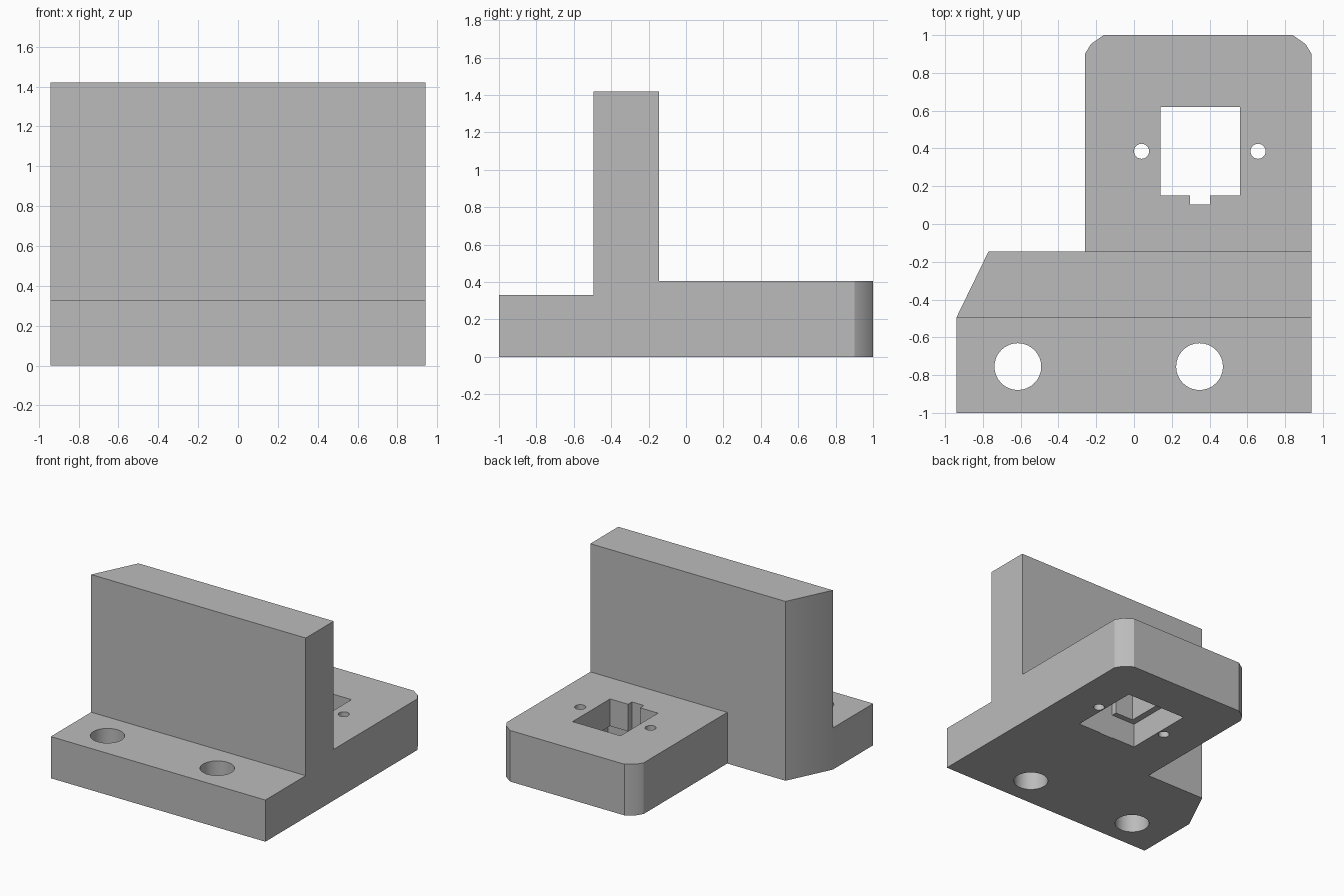
import bpy
import bmesh
import math
from mathutils import Vector

default = bpy.data.objects.get("Cube")
if default:
    bpy.data.objects.remove(default, do_unlink=True)

grey = bpy.data.materials.new("plain_grey")
grey.use_nodes = True
colour = (0.5, 0.5, 0.5, 1)
grey.diffuse_color = colour
grey.node_tree.nodes["Principled BSDF"].inputs["Base Color"].default_value = colour


def prism(name, points, sweep):
    """Sweep a closed 3D outline along a vector into a solid."""
    bm = bmesh.new()
    face = bm.faces.new([bm.verts.new(p) for p in points])
    swept = bmesh.ops.extrude_face_region(bm, geom=[face])["geom"]
    verts = [v for v in swept if isinstance(v, bmesh.types.BMVert)]
    bmesh.ops.translate(bm, verts=verts, vec=Vector(sweep))
    bmesh.ops.recalc_face_normals(bm, faces=bm.faces)
    mesh = bpy.data.meshes.new(name)
    bm.to_mesh(mesh)
    bm.free()
    mesh.materials.append(grey)
    obj = bpy.data.objects.new(name, mesh)
    bpy.context.collection.objects.link(obj)
    return obj


def cut(body, outline, bottom=-0.1, top=1.6):
    """Remove a vertical prism from the body."""
    cutter = prism("cutter", [(x, y, bottom) for x, y in outline], (0, 0, top - bottom))
    cutter.hide_render = True
    mod = body.modifiers.new("cut", "BOOLEAN")
    mod.operation = "DIFFERENCE"
    mod.solver = "EXACT"
    mod.object = cutter
    bpy.context.view_layer.objects.active = body
    bpy.ops.object.modifier_apply(modifier=mod.name)
    bpy.data.objects.remove(cutter, do_unlink=True)


def rectangle(x0, x1, y0, y1):
    return [(x0, y0), (x1, y0), (x1, y1), (x0, y1)]


def circle(x, y, radius, sides):
    steps = [math.tau * i / sides for i in range(sides)]
    return [(x + radius * math.cos(a), y + radius * math.sin(a)) for a in steps]


# Side profile: front flange, upright wall and rear plate
profile = [(-1, 0), (1, 0), (1, 0.405), (-0.145, 0.405), (-0.145, 1.42),
           (-0.495, 1.42), (-0.495, 0.33), (-1, 0.33)]
bracket = prism("mounting_bracket", [(-0.94, y, z) for y, z in profile], (1.88, 0, 0))

# Right side: slanted wall end, narrower rear plate and rounded corner
cut(bracket, [(-1.1, -0.824), (-0.77, -0.145), (-0.26, -0.145), (-0.26, 0.9),
              (-0.228, 0.953), (-0.16, 1), (-0.16, 1.1), (-1.1, 1.1)])
# Left rounded corner of the rear plate
cut(bracket, [(0.94, 0.9), (0.908, 0.953), (0.84, 1), (0.84, 1.1), (1.1, 1.1), (1.1, 0.9)])

# Bolt holes in the flange
for x in (-0.615, 0.347):
    cut(bracket, circle(x, -0.755, 0.124, 32))

# Keyed window, its screw holes and the pocket below
cut(bracket, [(0.14, 0.15), (0.297, 0.15), (0.297, 0.102), (0.402, 0.102),
              (0.402, 0.15), (0.56, 0.15), (0.56, 0.62), (0.14, 0.62)])
for x in (0.04, 0.657):
    cut(bracket, circle(x, 0.385, 0.04, 24))
cut(bracket, rectangle(0.09, 0.61, 0.107, 0.668), top=0.19)

# Smooth the round walls and keep the edges sharp
bpy.ops.object.select_all(action="DESELECT")
bracket.select_set(True)
bpy.context.view_layer.objects.active = bracket
bpy.ops.object.shade_smooth_by_angle(angle=math.radians(30))
